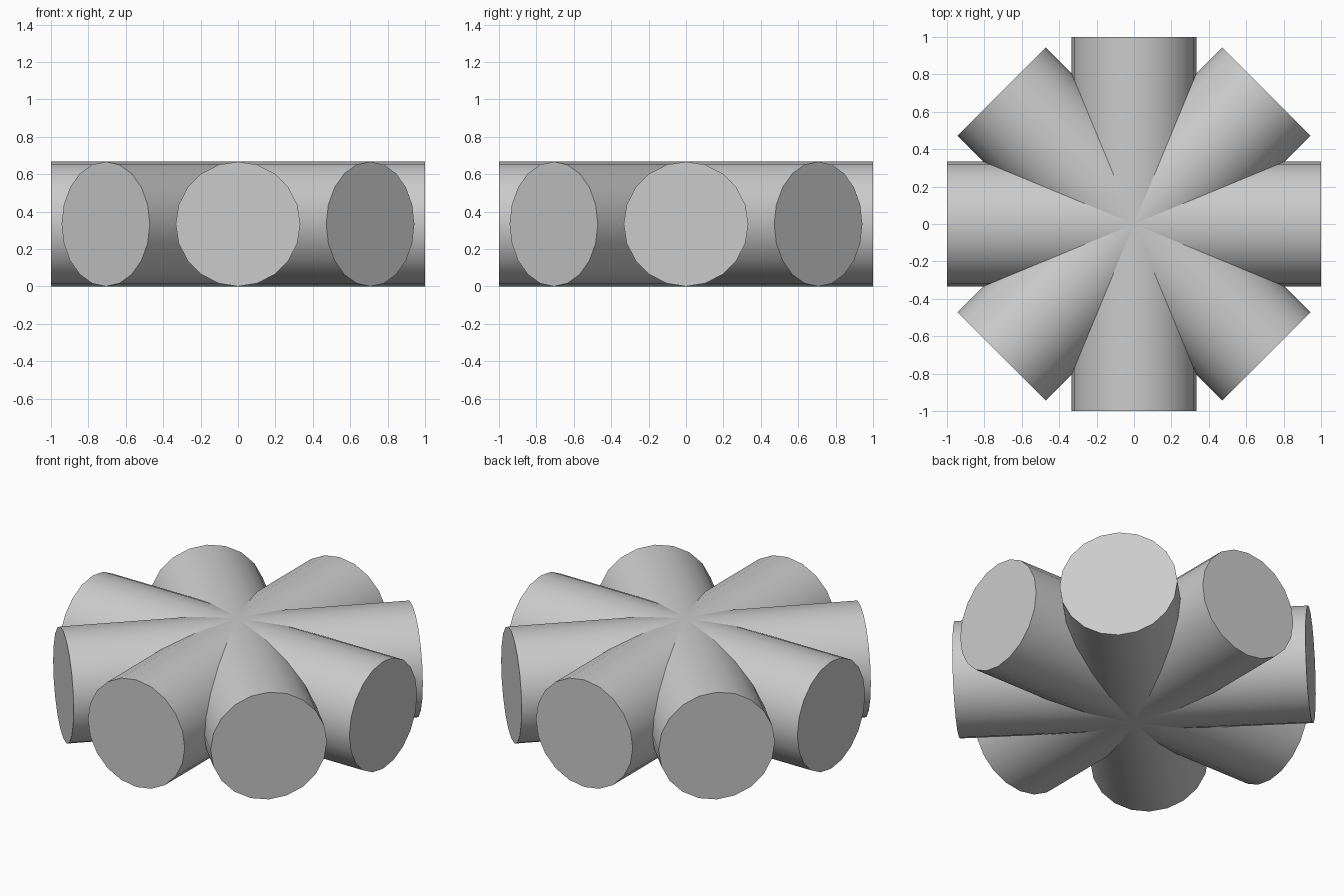
import bpy
from math import radians

if "Cube" in bpy.data.objects:
    bpy.data.objects.remove(bpy.data.objects["Cube"])

R = 1 / 3   # tube radius
SIDES = 20

# four horizontal cylinders crossing at the centre, 45 degrees apart
for i in range(4):
    bpy.ops.mesh.primitive_cylinder_add(
        vertices=SIDES, radius=R, depth=2, location=(0, 0, R),
        rotation=(radians(90), 0, radians(45 * i)))
    tube = bpy.context.object
    tube.name = f"crossing_cylinder_{i + 1}"
    bpy.ops.object.shade_smooth_by_angle(angle=radians(30))
